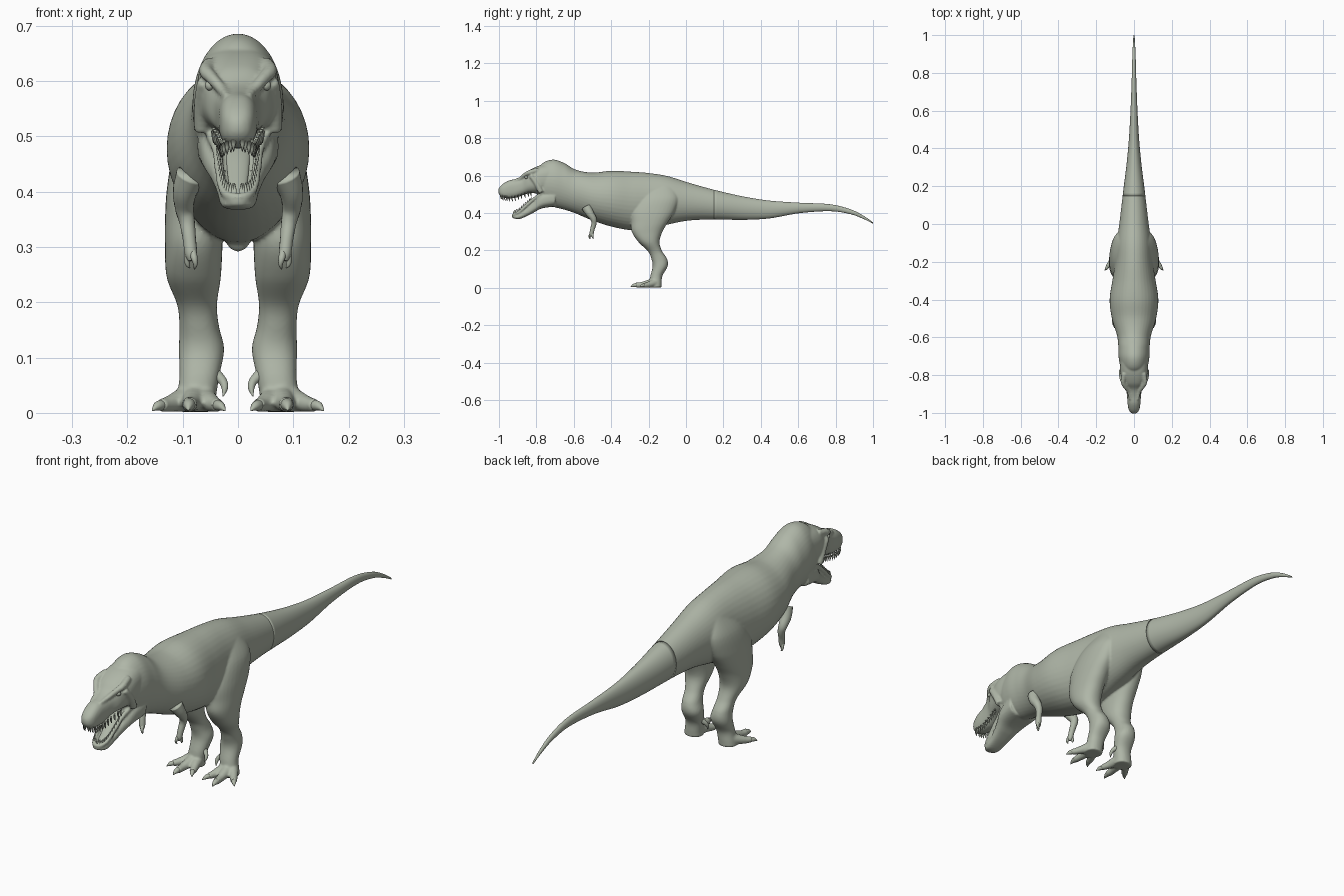
import bpy, bmesh, math
from mathutils import Vector

hide = bpy.data.materials.new("grey_green_hide")
hide.diffuse_color = (0.43, 0.47, 0.39, 1)


def spline(keys, steps):
    """Catmull-Rom interpolation through key tuples."""
    k = [keys[0]] + list(keys) + [keys[-1]]
    out = []
    for i in range(1, len(k) - 2):
        for s in range(steps):
            t = s / steps
            out.append(tuple(
                0.5 * (2 * b + (c - a) * t + (2 * a - 5 * b + 4 * c - d) * t * t
                       + (3 * b - a - 3 * c + d) * t ** 3)
                for a, b, c, d in zip(*k[i - 1:i + 3])))
    return out + [tuple(keys[-1])]


def oval(n, e):
    for i in range(n):
        a = 2 * math.pi * i / n
        c, s = math.cos(a), math.sin(a)
        yield math.copysign(abs(c) ** (2 / e), c), math.copysign(abs(s) ** (2 / e), s)


def rings_y(keys, e=2.0, n=40, steps=6):
    """Cross-sections along y from (y, top, bottom, half width)."""
    return [[Vector((c * w, y, (t + b) / 2 + s * (t - b) / 2)) for c, s in oval(n, e)]
            for y, t, b, w in spline(keys, steps)]


def rings_z(keys, n=32, steps=6):
    """Cross-sections along z from (z, y, x, half width, half depth)."""
    return [[Vector((x + c * rx, y + s * ry, z)) for c, s in oval(n, 2.2)]
            for z, y, x, rx, ry in spline(keys, steps)]


def tube(keys, n=14, steps=5):
    """Round tube through (x, y, z, radius)."""
    pts = spline(keys, steps)
    out = []
    for i, p in enumerate(pts):
        d = Vector(pts[min(i + 1, len(pts) - 1)][:3]) - Vector(pts[max(i - 1, 0)][:3])
        q = d.to_track_quat('Z', 'Y')
        out.append([Vector(p[:3]) + q @ Vector((c * p[3], s * p[3], 0)) for c, s in oval(n, 2)])
    return out


def build(name, parts, both=()):
    """Skin ring lists into one object; 'both' parts are also mirrored in x."""
    bm = bmesh.new()
    jobs = [(r, 1) for r in parts] + [(r, s) for r in both for s in (1, -1)]
    for rings, sx in jobs:
        vs = [[bm.verts.new((p.x * sx, p.y, p.z)) for p in r] for r in rings]
        n = len(vs[0])
        for a, b in zip(vs, vs[1:]):
            for i in range(n):
                bm.faces.new((a[i], a[(i + 1) % n], b[(i + 1) % n], b[i]))
        bm.faces.new(vs[0])
        bm.faces.new(vs[-1])
    bmesh.ops.recalc_face_normals(bm, faces=bm.faces)
    for f in bm.faces:
        f.smooth = True
    me = bpy.data.meshes.new(name)
    bm.to_mesh(me)
    bm.free()
    me.materials.append(hide)
    ob = bpy.data.objects.new(name, me)
    bpy.context.collection.objects.link(ob)
    return ob


# Neck, trunk and tail: y, top, bottom, half width
trunk = rings_y([
    (-.80, .60, .51, .03), (-.77, .664, .455, .066), (-.71, .686, .433, .081),
    (-.65, .667, .418, .083), (-.59, .632, .398, .09), (-.50, .616, .36, .117),
    (-.40, .626, .328, .129), (-.29, .621, .308, .113), (-.20, .614, .315, .10),
    (-.10, .598, .338, .092), (0, .567, .358, .078), (.10, .538, .365, .066),
    (.20, .512, .365, .054), (.32, .486, .364, .039), (.45, .466, .372, .027),
    (.61, .455, .40, .018), (.77, .447, .41, .012), (.88, .42, .394, .009),
    (.95, .385, .368, .006), (1, .35, .343, .003)])
tail_start = 12 * 6 - 3
build("tail", [trunk[tail_start:]])

# Skull and lower jaw
skull = rings_y([
    (-.70, .67, .50, .07), (-.78, .655, .505, .074), (-.84, .628, .505, .06),
    (-.875, .598, .495, .043), (-.91, .583, .482, .037), (-.95, .573, .478, .034),
    (-.98, .555, .484, .029), (-.997, .538, .497, .019), (-1.004, .525, .51, .006)], 2.5)
jaw = rings_y([
    (-.70, .53, .435, .074), (-.77, .505, .425, .066), (-.81, .465, .405, .05),
    (-.85, .43, .384, .039), (-.89, .40, .368, .033), (-.915, .388, .37, .025),
    (-.93, .383, .376, .008)], 2.8)
jaw_rim = tube([(.05, -.77, .505, .010), (.039, -.81, .478, .009), (.034, -.85, .444, .009),
                (.029, -.89, .408, .008), (.017, -.917, .393, .008), (0, -.924, .390, .008)])
brow = tube([(.05, -.79, .63, .014), (.058, -.835, .618, .013), (.046, -.862, .604, .011),
             (.028, -.89, .583, .009), (.02, -.93, .572, .006)])
cheek = tube([(.062, -.83, .60, .012), (.066, -.80, .56, .014), (.066, -.775, .51, .014)])
pubis = tube([(0, -.19, .37, .04), (0, -.24, .33, .03), (0, -.275, .305, .018)])

# Hind leg: z, y, x, half width, half depth
leg = rings_z([
    (.54, -.13, .045, .035, .07), (.48, -.145, .066, .048, .105), (.41, -.175, .076, .052, .115),
    (.35, -.195, .079, .053, .098), (.30, -.208, .080, .052, .082), (.245, -.198, .080, .049, .056),
    (.195, -.165, .074, .036, .038), (.155, -.143, .070, .036, .042), (.115, -.138, .066, .041, .040),
    (.065, -.158, .070, .036, .032), (.025, -.163, .076, .036, .033), (.002, -.165, .078, .037, .034)])
toes = [tube(k) for k in (
    [(.075, -.165, .03, .026), (.082, -.205, .022, .020), (.086, -.24, .016, .015), (.088, -.268, .015, .014)],
    [(.09, -.165, .028, .024), (.112, -.19, .020, .018), (.129, -.212, .015, .014), (.14, -.228, .014, .012)],
    [(.065, -.165, .028, .024), (.052, -.205, .020, .018), (.042, -.228, .015, .014), (.036, -.246, .014, .012)])]

# Merge the body parts into one soft skin
body = build("body", [trunk[:tail_start + 6], skull, jaw, pubis],
             [leg, jaw_rim, brow, cheek] + toes)
rm = body.modifiers.new("merge", 'REMESH')
rm.mode = 'VOXEL'
rm.voxel_size = .0047
rm.use_smooth_shade = True
sm = body.modifiers.new("soften", 'SMOOTH')
sm.factor = .5
sm.iterations = 4

# Arms with two fingers each
build("arms", [], [
    tube([(.085, -.53, .43, .028), (.096, -.515, .40, .022), (.097, -.495, .37, .017),
          (.092, -.492, .345, .014), (.088, -.500, .315, .012), (.085, -.505, .288, .011),
          (.084, -.507, .275, .006)]),
    tube([(.083, -.505, .295, .007), (.079, -.515, .28, .006), (.077, -.515, .268, .004), (.079, -.51, .26, .001)]),
    tube([(.088, -.503, .295, .007), (.092, -.50, .28, .006), (.091, -.498, .268, .004), (.087, -.496, .262, .001)])])

# Toe claws and dewclaws
build("claws", [], [
    tube([(.088, -.262, .015, .012), (.089, -.28, .013, .009), (.09, -.296, .005, .001)]),
    tube([(.137, -.222, .014, .010), (.146, -.235, .012, .008), (.155, -.245, .004, .001)]),
    tube([(.038, -.24, .014, .010), (.031, -.256, .012, .008), (.023, -.268, .004, .001)]),
    tube([(.042, -.16, .07, .012), (.028, -.168, .058, .008), (.024, -.175, .045, .006), (.027, -.182, .03, .001)])])

# Eyes
build("eyes", [], [tube([(.047, -.852, .592, .003), (.049, -.853, .592, .009),
                         (.055, -.857, .592, .008), (.058, -.859, .592, .002)], steps=3)])

# Tongue
build("tongue", [rings_y([(-.76, .50, .47, .03), (-.81, .472, .45, .022), (-.86, .434, .415, .018),
                          (-.90, .402, .39, .012), (-.91, .394, .388, .004)])])

# Teeth along both jaws
upper, lower = [], []
for x, y, z, r in spline([(.044, -.83, .510, 0), (.035, -.88, .496, 0), (.030, -.93, .484, 0),
                          (.025, -.97, .487, 0), (.008, -.99, .495, 0)], 3):
    upper.append(tube([(x, y, z + .006, .005), (x, y, z - .009, .004), (x, y + .004, z - .022, .0008)], 6, 2))
for x, y, z, r in spline([(.036, -.83, .464, 0), (.033, -.86, .438, 0), (.028, -.89, .411, 0),
                          (.018, -.915, .396, 0), (.006, -.921, .393, 0)], 3):
    lower.append(tube([(x, y, z, .004), (x, y, z + .012, .003), (x, y + .004, z + .022, .0007)], 6, 2))
build("upper_teeth", [], upper)
build("lower_teeth", [], lower)
